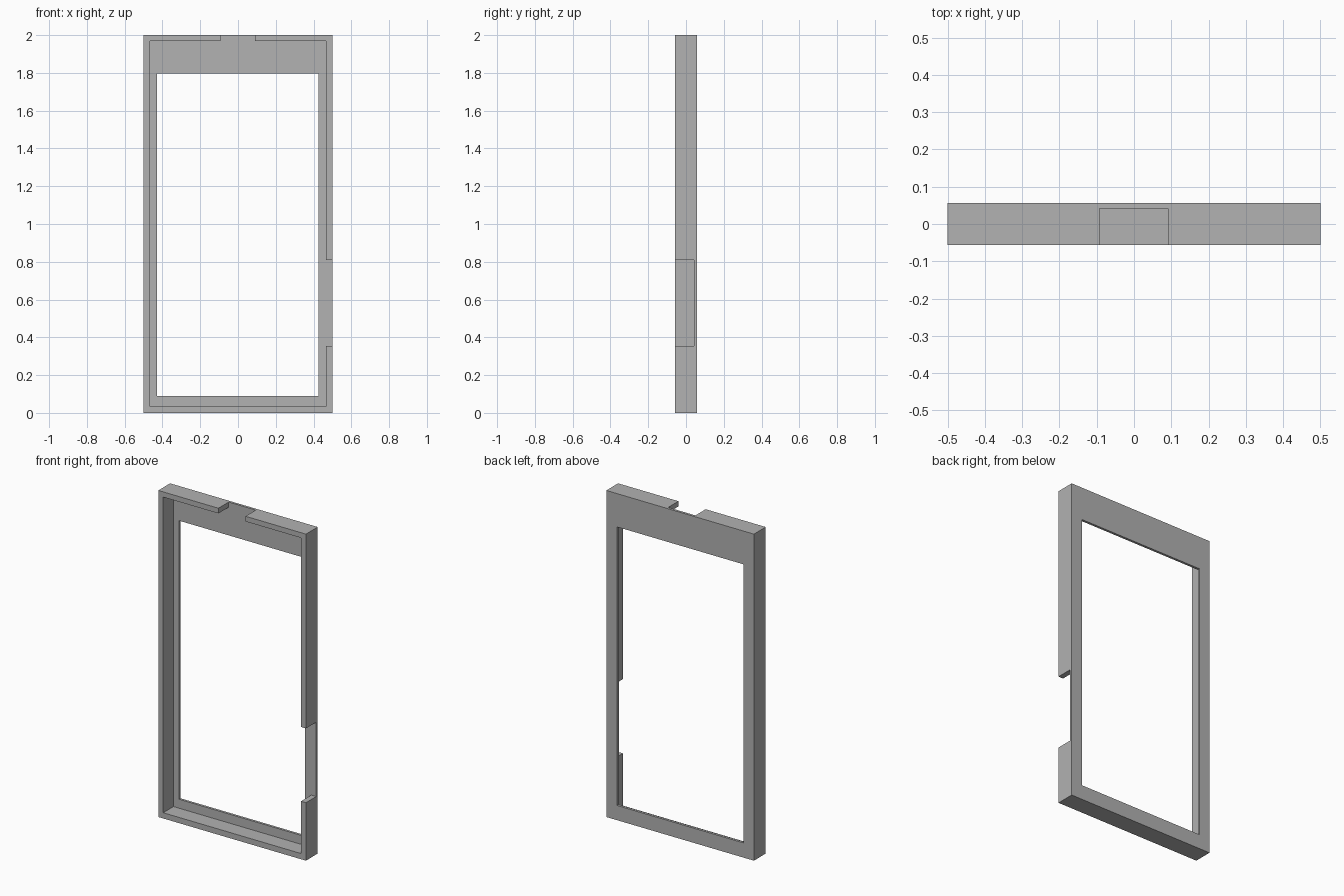
import bpy
import bmesh
from mathutils import Vector

default = bpy.data.objects.get("Cube")
if default:
    bpy.data.objects.remove(default, do_unlink=True)

grey = bpy.data.materials.new("plain_grey")
grey.use_nodes = True
colour = (0.445, 0.445, 0.445, 1)
grey.diffuse_color = colour
grey.node_tree.nodes["Principled BSDF"].inputs["Base Color"].default_value = colour


def box(name, low, high):
    """Box between two opposite corners."""
    low, high = Vector(low), Vector(high)
    bm = bmesh.new()
    bmesh.ops.create_cube(bm, size=1)
    for v in bm.verts:
        v.co = (low + high) / 2 + v.co * (high - low)
    mesh = bpy.data.meshes.new(name)
    bm.to_mesh(mesh)
    bm.free()
    mesh.materials.append(grey)
    obj = bpy.data.objects.new(name, mesh)
    bpy.context.collection.objects.link(obj)
    return obj


FRONT, FLOOR, BACK = -0.057, 0.042, 0.057
OPEN = FRONT - 0.1  # cutters reach past the front

# Outer body
frame = box("frame", (-0.5, FRONT, 0), (0.5, BACK, 2))

# Shallow tray, window, top notch and side notch
cutters = [
    box("tray_cutter", (-0.467, OPEN, 0.035), (0.467, FLOOR, 1.968)),
    box("window_cutter", (-0.428, OPEN, 0.09), (0.426, BACK + 0.1, 1.796)),
    box("top_notch_cutter", (-0.093, OPEN, 1.9), (0.091, FLOOR, 2.1)),
    box("side_notch_cutter", (0.44, OPEN, 0.355), (0.6, FLOOR, 0.81)),
]
bpy.context.view_layer.objects.active = frame
for cutter in cutters:
    cutter.hide_render = True
    cut = frame.modifiers.new(cutter.name, "BOOLEAN")
    cut.operation = "DIFFERENCE"
    cut.solver = "EXACT"
    cut.object = cutter
    bpy.ops.object.modifier_apply(modifier=cut.name)
    bpy.data.objects.remove(cutter, do_unlink=True)
